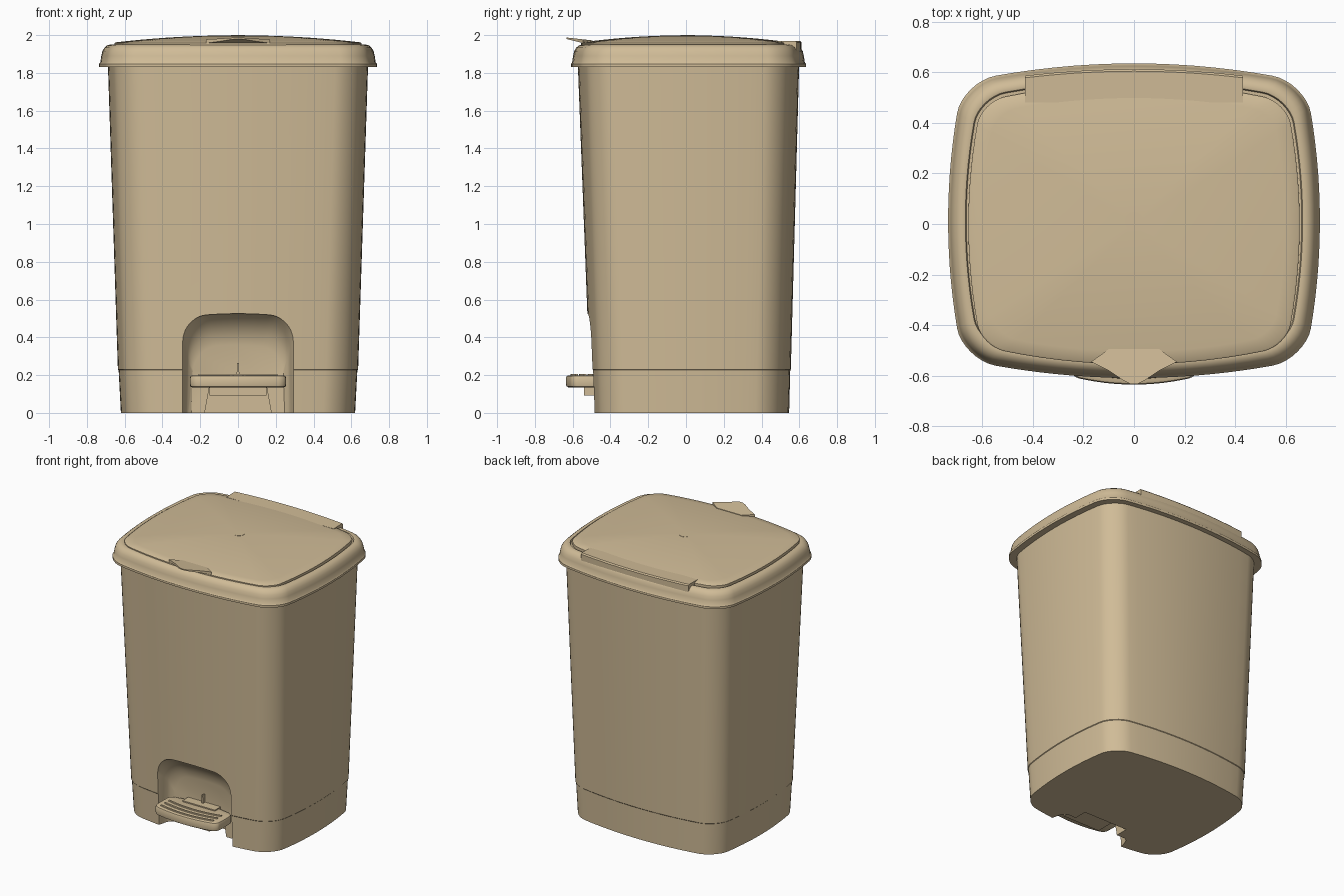
import bpy, bmesh, math

if "Cube" in bpy.data.objects:
    bpy.data.objects.remove(bpy.data.objects["Cube"])

mat = bpy.data.materials.new("beige plastic")
mat.diffuse_color = (0.63, 0.50, 0.31, 1)
mat.use_nodes = True
mat.node_tree.nodes["Principled BSDF"].inputs["Base Color"].default_value = mat.diffuse_color


def make(name, rings, angle=35, colour=True):
    """Loft closed rings of points into a capped solid."""
    bm = bmesh.new()
    loops = [[bm.verts.new(p) for p in r] for r in rings]
    n = len(loops[0])
    for lo, hi in zip(loops, loops[1:]):
        for i in range(n):
            j = (i + 1) % n
            bm.faces.new((lo[i], lo[j], hi[j], hi[i]))
    bm.faces.new(loops[0][::-1])
    bm.faces.new(loops[-1])
    bmesh.ops.recalc_face_normals(bm, faces=bm.faces)
    me = bpy.data.meshes.new(name)
    bm.to_mesh(me)
    bm.free()
    ob = bpy.data.objects.new(name, me)
    bpy.context.collection.objects.link(ob)
    me.materials.append(mat)
    if colour:
        smooth(ob, angle)
    return ob


def smooth(ob, angle):
    bpy.ops.object.select_all(action='DESELECT')
    ob.select_set(True)
    bpy.context.view_layer.objects.active = ob
    bpy.ops.object.shade_smooth_by_angle(angle=math.radians(angle))


def bowed(a, b, r, z, cy=0.0, k=0.12, m=0.08, s=1.0):
    """Rounded rectangle whose four sides bow outwards."""
    pts = []
    corners = [(a - r, b - r), (r - a, b - r), (r - a, r - b), (a - r, r - b)]
    for q, (cx, cyy) in enumerate(corners):
        for i in range(9):
            t = math.pi / 2 * (q + i / 8)
            pts.append((cx + r * math.cos(t), cyy + r * math.sin(t)))
        x0, y0 = pts[-1]
        t = math.pi / 2 * (q + 1)
        nx, ny = corners[(q + 1) % 4]
        x1, y1 = nx + r * math.cos(t), ny + r * math.sin(t)
        for i in range(1, 14):
            f = i / 14
            pts.append((x0 + (x1 - x0) * f, y0 + (y1 - y0) * f))
    return [(s * x * (1 - m * (y / b) ** 2), cy + s * y * (1 - k * (x / a) ** 2), z)
            for x, y in pts]


def box(name, x, y0, y1, z0, z1, x_top=None, colour=True):
    xt = x if x_top is None else x_top
    return make(name, [[(-x, y, z0), (x, y, z0), (xt, y, z1), (-xt, y, z1)]
                       for y in (y0, y1)], colour=colour)


def arch(y, hw, top, r=0.13):
    """Arched doorway outline in the xz plane."""
    pts = [(-hw - 0.01, y, -0.1)]
    for cx, start in ((-hw + r, math.pi), (hw - r, math.pi / 2)):
        for i in range(11):
            t = start - math.pi / 2 * i / 10
            x = cx + r * math.cos(t)
            pts.append((x, y, top - r + r * math.sin(t) - 0.02 * (x / hw) ** 2))
        if cx < 0:
            for i in range(1, 8):
                x = cx + (hw - r) * 2 * i / 8
                pts.append((x, y, top - 0.02 * (x / hw) ** 2))
    pts.append((hw + 0.01, y, -0.1))
    return pts


# Tapered body with a slight step above the base skirt
body = make("bin_body", [
    bowed(0.62, 0.523, 0.13, 0.0, 0.023),
    bowed(0.632, 0.530, 0.13, 0.226, 0.022),
    bowed(0.636, 0.533, 0.13, 0.230, 0.022),
    bowed(0.690, 0.587, 0.13, 1.88, 0.013)], colour=False)

# Pedal recess and lever opening cut from the front
recess = make("recess_cutter", [arch(*p) for p in (
    (-0.80, 0.305, 0.53), (-0.505, 0.295, 0.525), (-0.48, 0.285, 0.51),
    (-0.45, 0.278, 0.485), (-0.42, 0.27, 0.45), (-0.40, 0.26, 0.41),
    (-0.385, 0.24, 0.36))], colour=False)
opening = box("opening_cutter", 0.185, -0.5, -0.29, -0.05, 0.145, 0.15, colour=False)
for cutter in (recess, opening):
    mod = body.modifiers.new("cut", 'BOOLEAN')
    mod.operation = 'DIFFERENCE'
    mod.solver = 'EXACT'
    mod.object = cutter
    bpy.ops.object.select_all(action='DESELECT')
    body.select_set(True)
    bpy.context.view_layer.objects.active = body
    bpy.ops.object.modifier_apply(modifier=mod.name)
    bpy.data.objects.remove(cutter)
smooth(body, 30)

# Rim around the top: (inward offset, height)
rim_profile = [(0.06, 1.832), (0.0, 1.832), (0.0, 1.848), (0.006, 1.856), (0.011, 1.89),
               (0.017, 1.915), (0.028, 1.934), (0.043, 1.946), (0.06, 1.95),
               (0.068, 1.948), (0.072, 1.935)]
make("rim", [bowed(0.735 - o, 0.622 - o, 0.14 - o * 0.4, z, 0.013) for o, z in rim_profile])

# Domed lid panel
lid = [bowed(0.655, 0.555, 0.1, 1.93, 0.0, 0.13, 0.08),
       bowed(0.655, 0.555, 0.1, 1.957, 0.0, 0.13, 0.08)]
for i in range(13):
    s = 0.99 - 0.97 * i / 12
    lid.append(bowed(0.655, 0.555, 0.1, 1.961 + 0.038 * (1 - s * s), 0.0, 0.13, 0.08, s))
make("lid_panel", lid)

# Round mark in the middle of the lid
make("lid_centre_mark", [[(0.038 * math.cos(i * math.pi / 12), 0.01 + 0.038 * math.sin(i * math.pi / 12), z)
                          for i in range(24)] for z in (1.99, 2.0)])

# Hinge flap at the back of the lid
def flap(z0, z1, inset):
    xs = [-0.43 + 0.86 * i / 16 for i in range(17)]
    back = [(x, 0.612 - inset - 0.14 * x * x, z1) for x in xs]
    return back + [(0.43, 0.48, z0), (-0.43, 0.48, z0)]
make("hinge_flap", [flap(1.92, 1.90, 0), flap(1.962, 1.962, 0), flap(1.968, 1.970, 0.008)])

# Pointed finger lip at the front of the lid
half = [(0.10, -0.495), (0.17, -0.545), (0.10, -0.58), (0.04, -0.62), (0.012, -0.633)]
lip = half + [(-x, y) for x, y in reversed(half)]
make("lid_lip", [[(x, y, 1.945 - (y + 0.495) * 0.25) for x, y in lip],
                 [(x, y, 1.972 - (y + 0.495) * 0.11) for x, y in lip]], 25)

# Foot pedal with curved grip ribs
pedal_profile = [(0.012, 0.135), (0.002, 0.141), (0.0, 0.15), (0.0, 0.185), (0.004, 0.195), (0.014, 0.199)]
make("pedal", [bowed(0.255 - o, 0.125 - o, 0.035, z, -0.51, 0.26, 0.02) for o, z in pedal_profile])
for i in range(3):
    y = -0.605 + 0.045 * i
    rib = []
    for j in range(13):
        x = -0.21 + 0.42 * j / 12
        yy = y + 0.6 * x * x
        rib.append([(x, yy - 0.01, 0.19), (x, yy - 0.006, 0.205),
                    (x, yy + 0.006, 0.205), (x, yy + 0.01, 0.19)])
    make(f"pedal_rib_{i + 1}", rib)
box("pedal_heel", 0.13, -0.45, -0.37, 0.19, 0.207)

# Lever below the pedal and small guide rib above it
box("pedal_lever", 0.15, -0.54, -0.28, 0.092, 0.14)
box("guide_rib", 0.008, -0.41, -0.37, 0.19, 0.265, 0.004)
